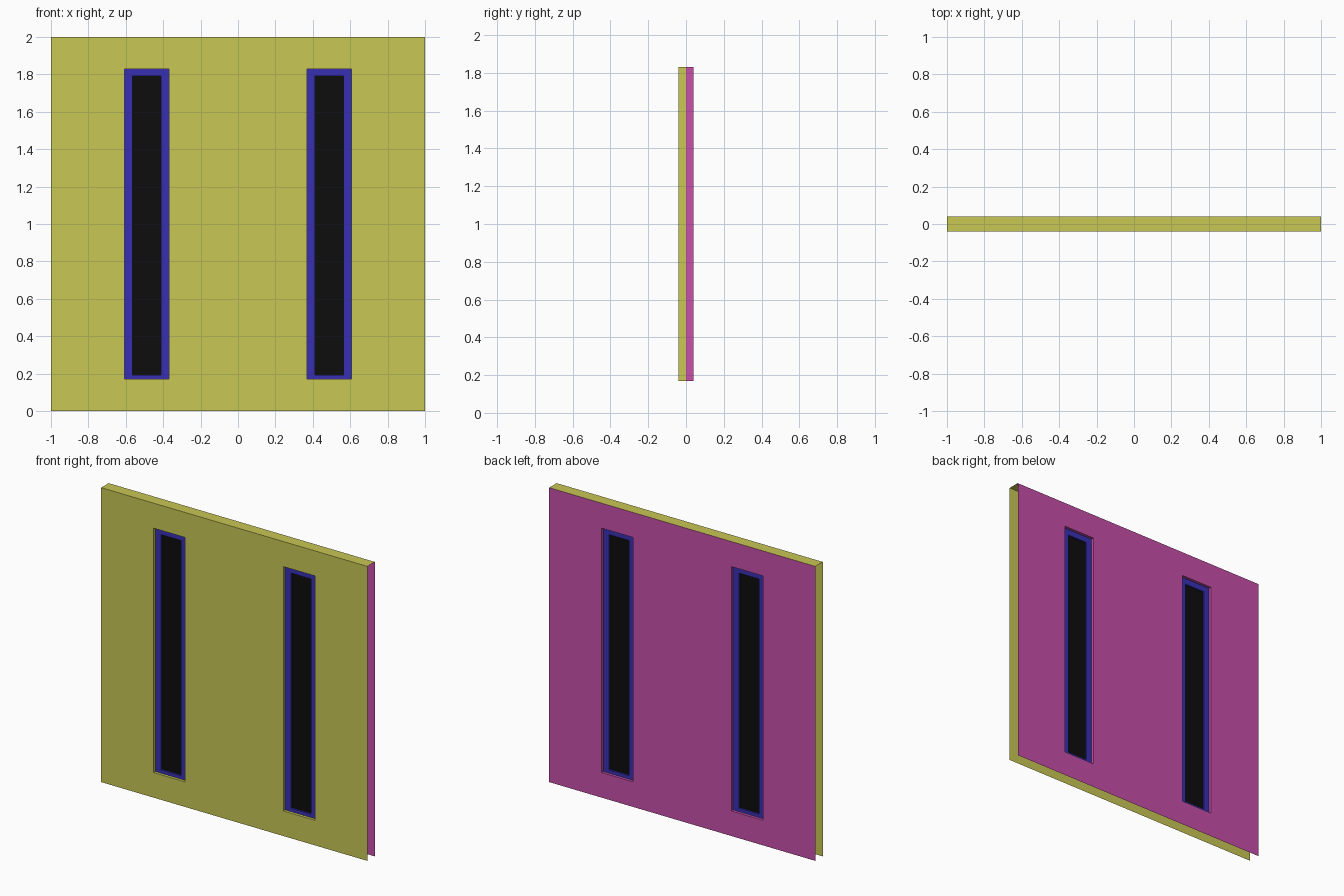
import bpy, bmesh
from mathutils import Vector

if "Cube" in bpy.data.objects:
    bpy.data.objects.remove(bpy.data.objects["Cube"])

HALF = 0.04                          # half the wall thickness
CX, HW, HWI = 0.488, 0.1185, 0.076   # window centre, opening and pane half widths
Z0, Z1, ZI0, ZI1 = 0.17, 1.83, 0.193, 1.79
FRAME_Y, PANE_Y = 0.021, 0.01


def material(name, rgb):
    m = bpy.data.materials.new(name)
    m.diffuse_color = (*rgb, 1)
    m.use_nodes = True
    m.node_tree.nodes["Principled BSDF"].inputs["Base Color"].default_value = m.diffuse_color
    return m


def quad(bm, pts, normal):
    """Add a flat face turned towards the given normal."""
    f = bm.faces.new([bm.verts.new(p) for p in pts])
    f.normal_update()
    if f.normal.dot(Vector(normal)) < 0:
        f.normal_flip()


def sheet(bm, xs, zs, y, holes, side):
    """Upright sheet made from grid cells, leaving out the holes."""
    for i in range(len(xs) - 1):
        for j in range(len(zs) - 1):
            if (i, j) not in holes:
                a, b, c, d = xs[i], xs[i + 1], zs[j], zs[j + 1]
                quad(bm, [(a, y, c), (b, y, c), (b, y, d), (a, y, d)], (0, side, 0))


def reveal(bm, xa, xb, za, zb, ya, yb):
    """Four faces lining an opening, facing inwards."""
    for x, n in ((xa, 1), (xb, -1)):
        quad(bm, [(x, ya, za), (x, yb, za), (x, yb, zb), (x, ya, zb)], (n, 0, 0))
    for z, n in ((za, 1), (zb, -1)):
        quad(bm, [(xa, ya, z), (xb, ya, z), (xb, yb, z), (xa, yb, z)], (0, 0, n))


def finish(name, bm, mat):
    bmesh.ops.remove_doubles(bm, verts=bm.verts, dist=1e-5)
    me = bpy.data.meshes.new(name)
    bm.to_mesh(me)
    bm.free()
    me.materials.append(mat)
    ob = bpy.data.objects.new(name, me)
    bpy.context.collection.objects.link(ob)


yellow = material("outer_wall_yellow", (0.58, 0.57, 0.09))
magenta = material("inner_wall_magenta", (0.58, 0.08, 0.40))
blue = material("frame_blue", (0.04, 0.03, 0.45))
black = material("pane_black", (0.004, 0.004, 0.004))

# Two wall skins with half-depth window reveals; ends and underside stay open
xs = [-1, -CX - HW, -CX + HW, CX - HW, CX + HW, 1]
zs = [0, Z0, Z1, 2]
for name, side, mat in (("front_wall", -1, yellow), ("back_wall", 1, magenta)):
    bm = bmesh.new()
    sheet(bm, xs, zs, side * HALF, {(1, 1), (3, 1)}, side)
    for cx in (-CX, CX):
        reveal(bm, cx - HW, cx + HW, Z0, Z1, side * HALF, 0)
    finish(name, bm, mat)

# Cap along the top of the wall
bm = bmesh.new()
quad(bm, [(-1, -HALF, 2), (1, -HALF, 2), (1, HALF, 2), (-1, HALF, 2)], (0, 0, 1))
finish("top_cap", bm, yellow)

# Window frames and dark panes
for label, cx in (("left", -CX), ("right", CX)):
    bm = bmesh.new()
    fx = [cx - HW, cx - HWI, cx + HWI, cx + HW]
    fz = [Z0, ZI0, ZI1, Z1]
    for side in (-1, 1):
        sheet(bm, fx, fz, side * FRAME_Y, {(1, 1)}, side)
    reveal(bm, fx[1], fx[2], ZI0, ZI1, -FRAME_Y, FRAME_Y)
    finish(label + "_window_frame", bm, blue)

    bm = bmesh.new()
    for side in (-1, 1):
        sheet(bm, fx[1:3], fz[1:3], side * PANE_Y, set(), side)
    finish(label + "_window_pane", bm, black)
